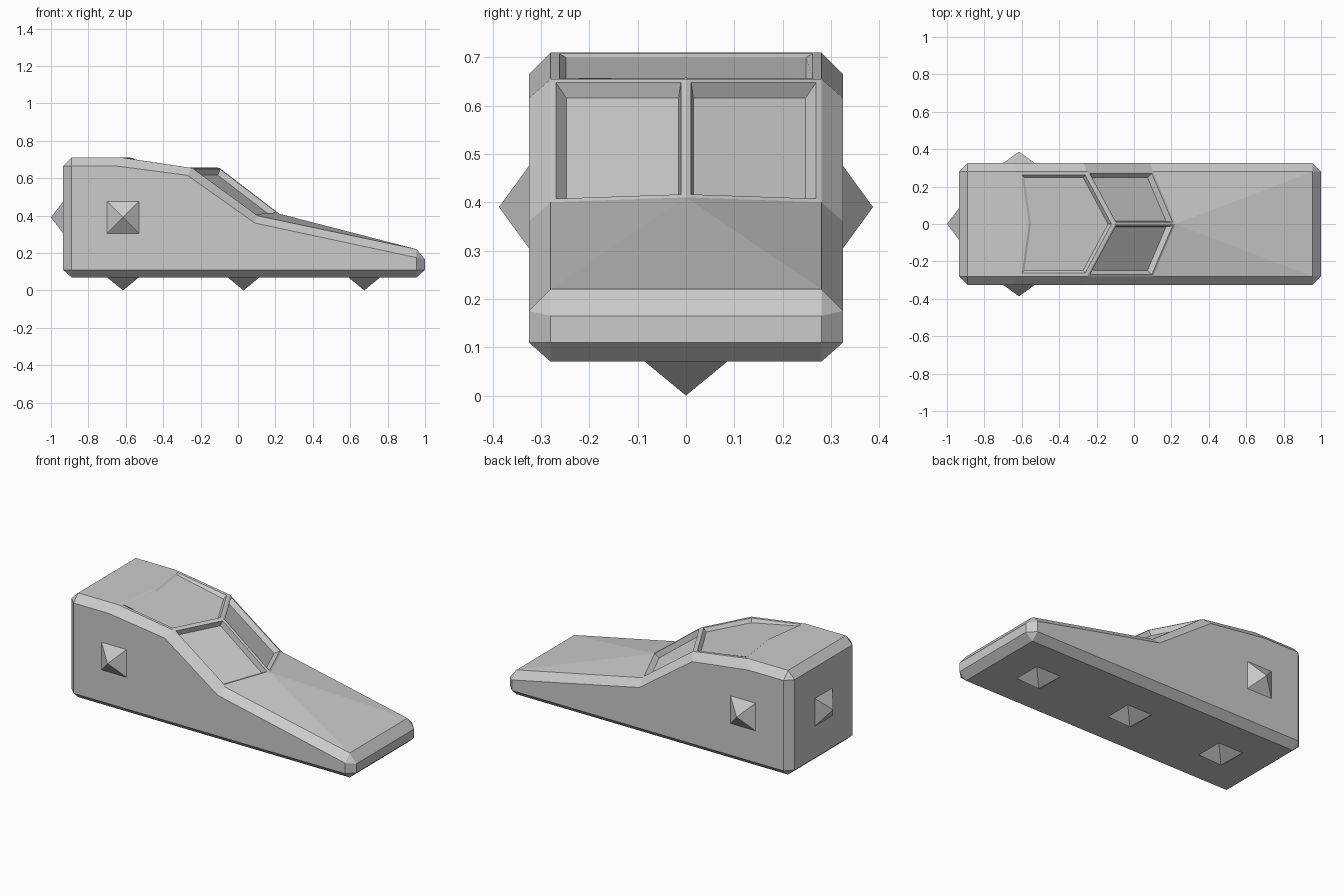
import bpy, bmesh
from mathutils import Vector

cube = bpy.data.objects.get("Cube")
if cube:
    bpy.data.objects.remove(cube, do_unlink=True)

grey = bpy.data.materials.new("hull_grey")
grey.use_nodes = True
colour = (0.6, 0.6, 0.6, 1)
grey.diffuse_color = colour
grey.node_tree.nodes["Principled BSDF"].inputs["Base Color"].default_value = colour


def finish(bm, name):
    mesh = bpy.data.meshes.new(name)
    bm.to_mesh(mesh)
    bm.free()
    mesh.materials.append(grey)
    obj = bpy.data.objects.new(name, mesh)
    bpy.context.collection.objects.link(obj)
    return obj


# Hull outlines as (x, z): side plate, deck edge, and the two ends
W, H = 0.325, 0.28
side = [(-.89, .11), (-.89, .665), (-.65, .665), (-.27, .615),
        (.09, .36), (.955, .175), (.955, .11)]
rim = [(-.89, .07), (-.935, .11), (-.935, .665), (-.89, .71), (-.62, .71),
       (-.25, .655), (.10, .40), (.955, .22), (1, .165), (1, .11), (.955, .07)]
centre = [(-.58, .71), (-.10, .655), (.22, .41)]

bm = bmesh.new()
mid = [bm.verts.new((x, 0, z)) for x, z in centre]
rims, windows = [], []
for s in (-1, 1):
    S = [bm.verts.new((x, s * W, z)) for x, z in side]
    R = [bm.verts.new((x, s * H, z)) for x, z in rim]
    rims.append(R)
    bm.faces.new(S)
    # Chamfers between the side plate and the rim, with corner triangles
    for i, a, b in ((0, 0, 1), (1, 2, 3), (5, 7, 8), (6, 9, 10)):
        bm.faces.new((S[i], R[a], R[b]))
    for i, a, b in ((0, 1, 2), (1, 3, 4), (2, 4, 5), (3, 5, 6),
                    (4, 6, 7), (5, 8, 9), (6, 10, 0)):
        bm.faces.new((S[i], S[(i + 1) % 7], R[b], R[a]))
    # Windscreen half and bonnet side
    windows.append(bm.faces.new((R[5], mid[1], mid[2], R[6])))
    bm.faces.new((R[6], mid[2], R[7]))
A, B = rims
# Ends, underside and bonnet middle
for a, b in ((0, 1), (1, 2), (2, 3), (7, 8), (8, 9), (9, 10), (10, 0)):
    bm.faces.new((A[a], A[b], B[b], B[a]))
bm.faces.new((A[7], B[7], mid[2]))
# Rear deck and roof panel
bm.faces.new((A[3], A[4], mid[0], B[4], B[3]))
roof = bm.faces.new((A[4], A[5], mid[1], B[5], B[4], mid[0]))
bmesh.ops.recalc_face_normals(bm, faces=bm.faces)

# Recessed windows
bmesh.ops.inset_individual(bm, faces=windows, thickness=.011, use_even_offset=True)
bmesh.ops.inset_individual(bm, faces=windows, thickness=.014, depth=-.03,
                           use_even_offset=True)
# Recessed roof panel, fading out towards the rear
bmesh.ops.inset_individual(bm, faces=[roof], thickness=.018, use_even_offset=True)
bmesh.ops.inset_individual(bm, faces=[roof], thickness=.014, depth=-.022,
                           use_even_offset=True)
for v in roof.verts:
    if v.co.x < -.5:
        v.co.z += .016
finish(bm, "hull")


# Pyramid studs on the sides, back and underside
def stud(name, base, tip):
    base, tip = Vector(base), Vector(tip)
    bm = bmesh.new()
    axis = (tip - base).normalized()
    u = Vector((axis.y, axis.z, axis.x)) * .085
    v = axis.cross(u)
    ring = [bm.verts.new(base + a * u + b * v)
            for a, b in ((-1, -1), (1, -1), (1, 1), (-1, 1))]
    top = bm.verts.new(tip)
    for i in range(4):
        bm.faces.new((ring[i], ring[(i + 1) % 4], top))
    bm.faces.new(ring)
    bmesh.ops.recalc_face_normals(bm, faces=bm.faces)
    finish(bm, name)


for s, label in ((-1, "right"), (1, "left")):
    stud(label + "_stud", (-.615, s * W, .39), (-.615, s * .387, .39))
stud("back_stud", (-.935, 0, .39), (-1, 0, .39))
for x, label in ((-.615, "rear"), (.03, "middle"), (.675, "front")):
    stud(label + "_underside_stud", (x, 0, .07), (x, 0, 0))
